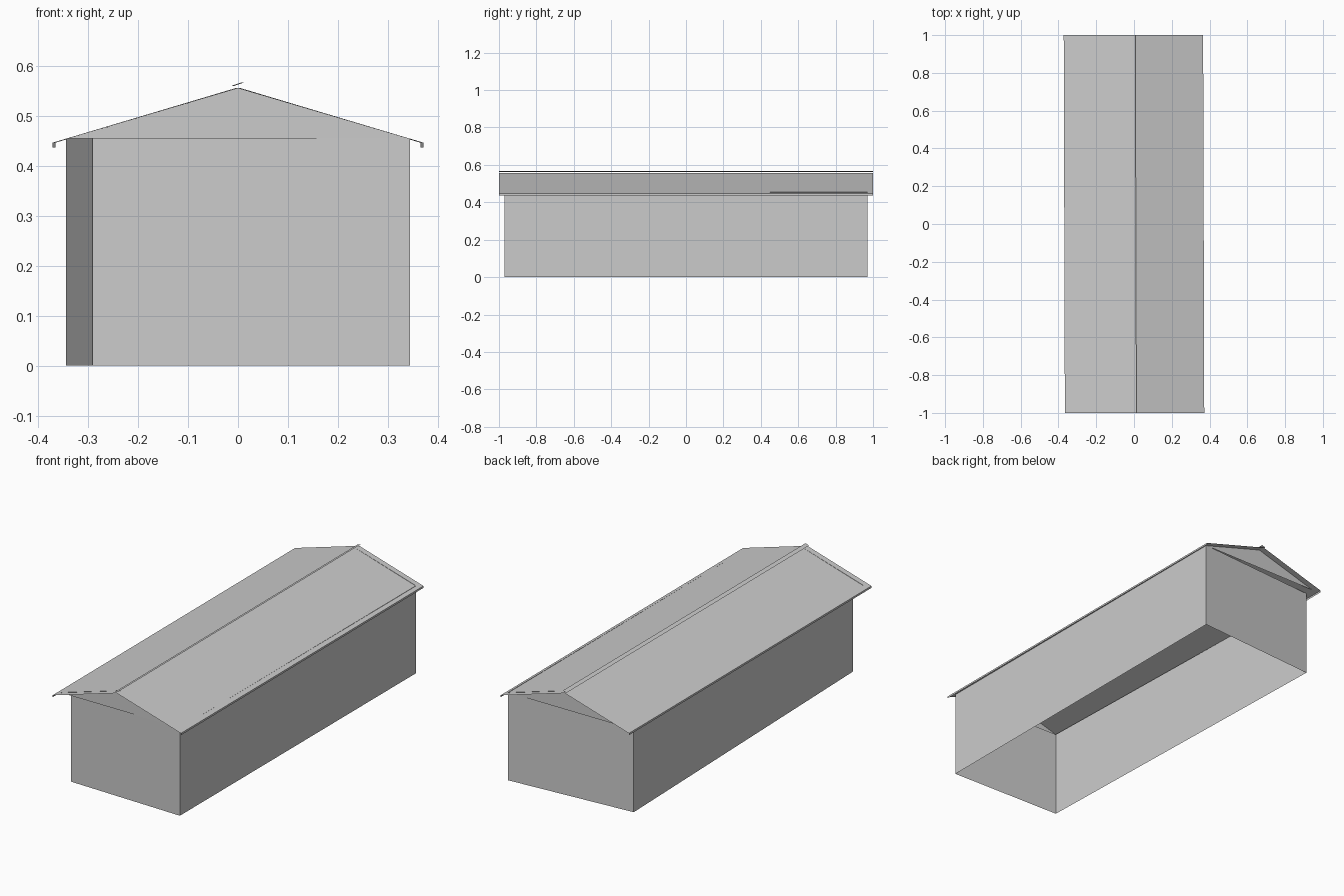
import bpy
import bmesh

cube = bpy.data.objects.get("Cube")
if cube:
    bpy.data.objects.remove(cube, do_unlink=True)

grey = bpy.data.materials.new("plain_grey")
grey.use_nodes = True
colour = (0.6, 0.6, 0.6, 1)
grey.diffuse_color = colour
grey.node_tree.nodes["Principled BSDF"].inputs["Base Color"].default_value = colour

EAVE_Z, WALL_Z, RIDGE_Z = 0.447, 0.455, 0.557
SKEW = 0.003  # the roof drifts slightly sideways along its length


def sheet(name, loops):
    """Thin sheet object made of a list of polygons."""
    bm = bmesh.new()
    for loop in loops:
        bm.faces.new([bm.verts.new(p) for p in loop])
    bmesh.ops.remove_doubles(bm, verts=bm.verts, dist=0.0001)
    mesh = bpy.data.meshes.new(name)
    bm.to_mesh(mesh)
    bm.free()
    mesh.materials.append(grey)
    obj = bpy.data.objects.new(name, mesh)
    bpy.context.collection.objects.link(obj)
    return obj


def extrude_along_y(name, profile):
    """Sweep an x-z profile, listed left to right, from front to back."""
    loops = []
    for (xa, za), (xb, zb) in zip(profile, profile[1:]):
        loops.append([(xa + SKEW, -1, za), (xb + SKEW, -1, zb),
                      (xb - SKEW, 1, zb), (xa - SKEW, 1, za)])
    return sheet(name, loops)


# Four walls on a slightly crooked plan, open below
plan = [(0.345, -0.97), (0.345, 0.97), (-0.345, 0.922), (-0.292, -0.953)]
walls = []
for (xa, ya), (xb, yb) in zip(plan, plan[1:] + plan[:1]):
    walls.append([(xa, ya, 0), (xb, yb, 0), (xb, yb, WALL_Z), (xa, ya, WALL_Z)])
sheet("walls", walls)

# Gable triangles
for name, y, side in (("front_gable", -0.968, 1), ("back_gable", 0.968, -1)):
    sheet(name, [[(-0.345 * side, y, WALL_Z), (0.345 * side, y, WALL_Z),
                  (0, y, RIDGE_Z)]])

# Pitched roof with overhanging eaves
extrude_along_y("roof", [(-0.369, EAVE_Z), (0, RIDGE_Z), (0.369, EAVE_Z)])

# Eave boards
extrude_along_y("right_eave_board", [(-0.369, EAVE_Z - 0.01), (-0.369, EAVE_Z)])
extrude_along_y("left_eave_board", [(0.369, EAVE_Z), (0.369, EAVE_Z - 0.01)])

# Tilted ridge strip
extrude_along_y("ridge_strip", [(-0.01, 0.561), (0.01, 0.568)])
